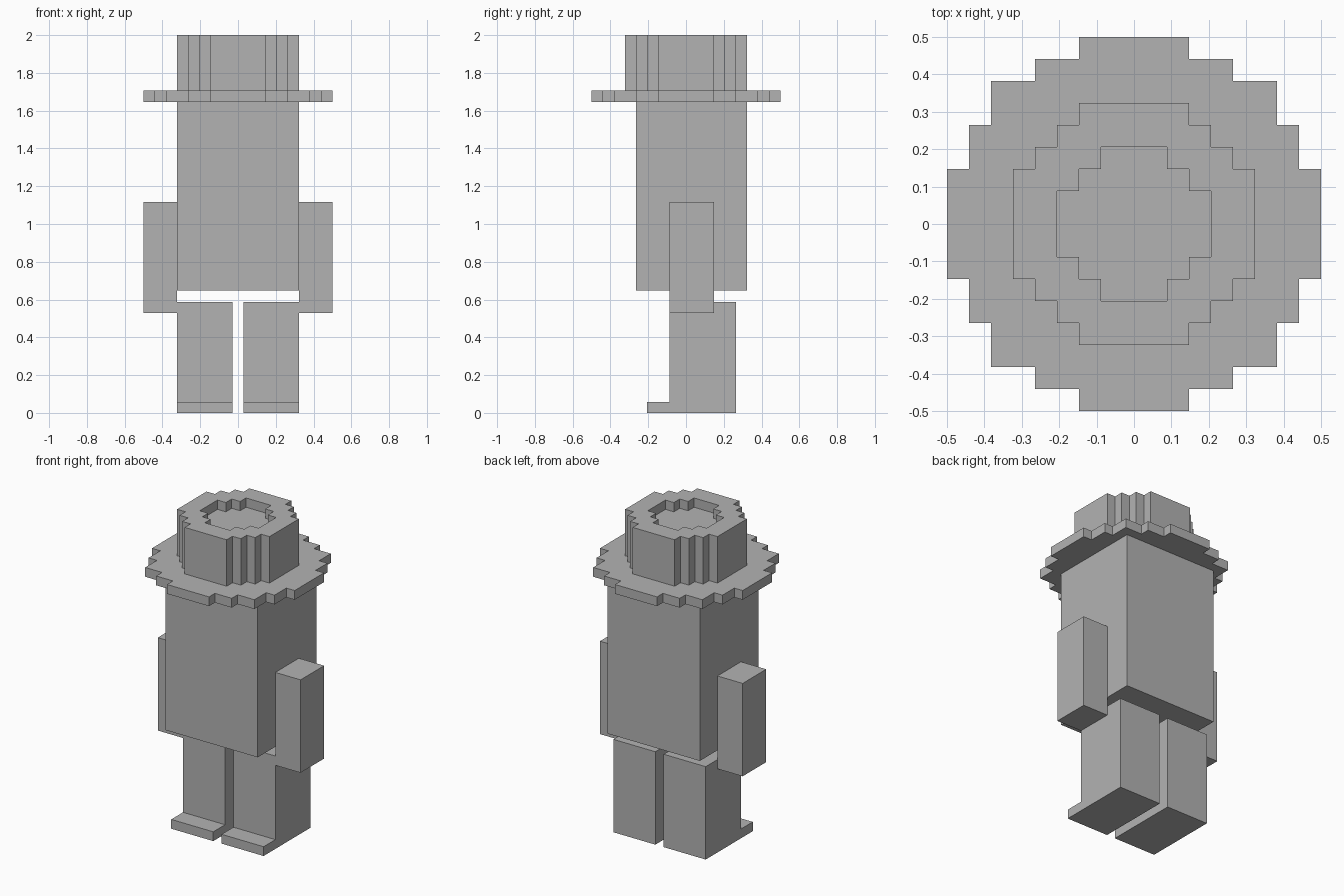
import bpy
import bmesh
from mathutils import Vector

U = 2 / 34  # one block of the grid the figure is built on

cube = bpy.context.scene.objects.get("Cube")
if cube:
    bpy.data.objects.remove(cube, do_unlink=True)

COLOUR = (0.45, 0.45, 0.45, 1)
grey = bpy.data.materials.new("plain grey")
grey.use_nodes = True
grey.diffuse_color = COLOUR
bsdf = next(n for n in grey.node_tree.nodes if n.type == "BSDF_PRINCIPLED")
bsdf.inputs["Base Color"].default_value = COLOUR


def prism(name, outline, direction):
    """Extrude a closed outline, given in blocks, along a direction."""
    bm = bmesh.new()
    face = bm.faces.new([bm.verts.new(Vector(p) * U) for p in outline])
    new = bmesh.ops.extrude_face_region(bm, geom=[face], use_keep_orig=True)
    top = [v for v in new["geom"] if isinstance(v, bmesh.types.BMVert)]
    bmesh.ops.translate(bm, verts=top, vec=Vector(direction) * U)
    bmesh.ops.recalc_face_normals(bm, faces=bm.faces)
    mesh = bpy.data.meshes.new(name)
    bm.to_mesh(mesh)
    bm.free()
    mesh.materials.append(grey)
    obj = bpy.data.objects.new(name, mesh)
    bpy.context.collection.objects.link(obj)
    return obj


def box(name, x, y, z):
    outline = [(x[0], y[0], z[0]), (x[1], y[0], z[0]),
               (x[1], y[1], z[0]), (x[0], y[1], z[0])]
    return prism(name, outline, (0, 0, z[1] - z[0]))


def stepped_disc(name, steps, bottom, top):
    """Blocky disc; steps are the outer corners of one quarter, from +y to +x."""
    quarter = []
    for i, (x, y) in enumerate(steps):
        quarter.append((x, y))
        if i + 1 < len(steps):
            quarter.append((x, steps[i + 1][1]))
    half = quarter + [(x, -y) for x, y in reversed(quarter)]
    loop = half + [(-x, y) for x, y in reversed(half)]
    return prism(name, [(x, y, bottom) for x, y in loop], (0, 0, top - bottom))


# Body
box("body", (-5.5, 5.5), (-4.5, 5.5), (11, 28))

# Arms, and legs with feet pointing forward
leg_profile = [(-3.5, 0), (4.5, 0), (4.5, 10), (-1.5, 10), (-1.5, 1), (-3.5, 1)]
for side, s in (("left", 1), ("right", -1)):
    box(side + "_arm", sorted((5.5 * s, 8.5 * s)), (-1.5, 2.5), (9, 19))
    prism(side + "_leg", [(0.5 * s, y, z) for y, z in leg_profile], (5 * s, 0, 0))

# Hat brim and crown
stepped_disc("hat_brim", [(2.5, 8.5), (4.5, 7.5), (6.5, 6.5), (7.5, 4.5), (8.5, 2.5)], 28, 29)
crown = stepped_disc("hat_crown", [(2.5, 5.5), (3.5, 4.5), (4.5, 3.5), (5.5, 2.5)], 29, 34)

# Shallow dent in the top of the crown
dent = stepped_disc("dent_cutter", [(1.5, 3.5), (2.5, 2.5), (3.5, 1.5)], 33, 35)
dent.hide_render = True
cut = crown.modifiers.new("dent", "BOOLEAN")
cut.operation = "DIFFERENCE"
cut.solver = "EXACT"
cut.object = dent
bpy.context.view_layer.objects.active = crown
bpy.ops.object.modifier_apply(modifier=cut.name)
bpy.data.objects.remove(dent, do_unlink=True)
